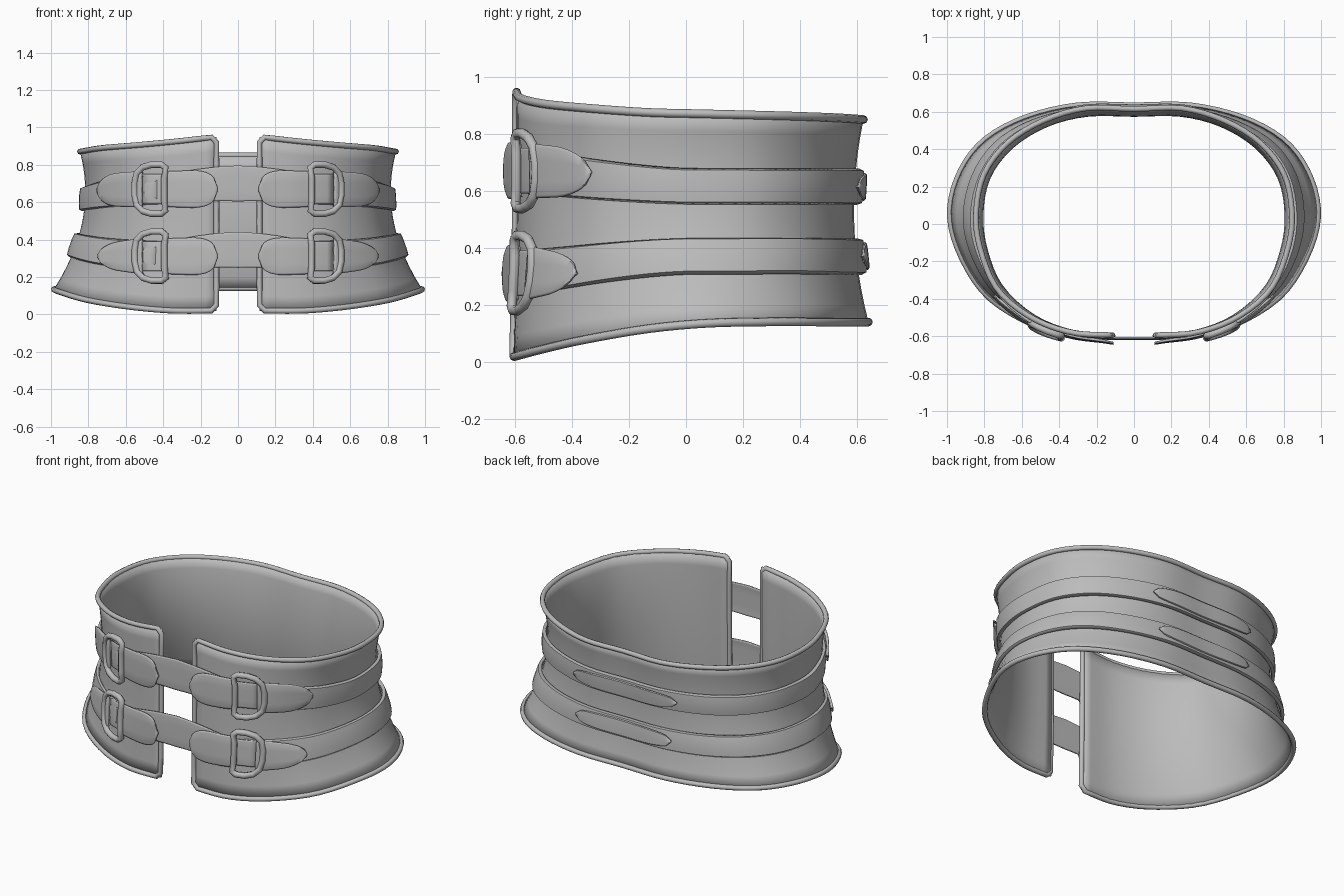
import bpy, math
from mathutils import Vector

if "Cube" in bpy.data.objects:
    bpy.data.objects.remove(bpy.data.objects["Cube"])

leather = bpy.data.materials.new("grey_leather")
leather.diffuse_color = (0.5, 0.5, 0.5, 1)
leather.use_nodes = True
leather.node_tree.nodes["Principled BSDF"].inputs["Base Color"].default_value = leather.diffuse_color

# Half outline from front opening to back centre:
# hem x, y | waist x, y | top x, y | hem z, top z
RIBS = [
    (.115, -.605, .115, -.595, .115, -.595, .02, .95),
    (.35, -.595, .33, -.578, .335, -.58, .02, .925),
    (.58, -.52, .54, -.495, .55, -.50, .04, .905),
    (.80, -.37, .715, -.335, .73, -.35, .075, .89),
    (.94, -.14, .80, -.14, .82, -.14, .115, .875),
    (.985, .07, .825, .05, .845, .05, .135, .87),
    (.93, .28, .785, .25, .805, .26, .14, .865),
    (.80, .45, .66, .415, .68, .43, .14, .86),
    (.58, .57, .47, .53, .49, .55, .14, .855),
    (.30, .635, .25, .585, .26, .618, .14, .85),
    (0, .635, 0, .585, 0, .615, .14, .85),
]


def rib(i):
    if i < 0:
        return [2 * a - b for a, b in zip(RIBS[0], RIBS[1])]
    if i > 10:
        r = RIBS[20 - i]
        return [-r[0], r[1], -r[2], r[3], -r[4], r[5], r[6], r[7]]
    return RIBS[i]


def section(s):
    """Smoothly interpolated rib for s in 0..10."""
    i = min(int(s), 9)
    t = s - i
    return [b + .5 * t * (c - a + t * (2 * a - 5 * b + 4 * c - d + t * (3 * (b - c) + d - a)))
            for a, b, c, d in zip(*(rib(i + k) for k in (-1, 0, 1, 2)))]


def raw(s, z):
    r = section(max(0, min(10, s)))
    v = (z - r[6]) / (r[7] - r[6])
    a, b, c = (v - .55) * (v - 1) / .55, v * (v - 1) / -.2475, v * (v - .55) / .45
    return Vector((a * r[0] + b * r[2] + c * r[4], a * r[1] + b * r[3] + c * r[5], z))


def body(s, z, off=0.0):
    """Point on the garment, s = 0..20 all the way round, pushed outward by off."""
    if s > 10:
        p = body(20 - s, z, off)
        p.x = -p.x
        return p
    n = (raw(s + .05, z) - raw(s - .05, z)).cross(raw(s, z + .02) - raw(s, z - .02)).normalized()
    return raw(s, z) + n * off


def front(x, z, off=0.0):
    """Point on the front at a given x, bridging the opening."""
    if abs(x) < .115:
        p = body(0, z, off)
        p.x = x
        return p
    lo, hi = 0.0, 5.0
    for _ in range(18):
        m = (lo + hi) / 2
        lo, hi = (m, hi) if raw(m, z).x < abs(x) else (lo, m)
    p = body(lo, z, off)
    p.x *= math.copysign(1, x)
    return p


def finish(o, angle=40):
    o.data.materials.clear()
    o.data.materials.append(leather)
    bpy.ops.object.select_all(action='DESELECT')
    o.select_set(True)
    bpy.context.view_layer.objects.active = o
    bpy.ops.object.shade_smooth_by_angle(angle=math.radians(angle))


def sheet(name, cols, thick):
    """Skin a list of point columns and thicken it inward."""
    n = len(cols[0])
    faces = [(i * n + j, (i + 1) * n + j, (i + 1) * n + j + 1, i * n + j + 1)
             for i in range(len(cols) - 1) for j in range(n - 1)]
    me = bpy.data.meshes.new(name)
    me.from_pydata([p for c in cols for p in c], [], faces)
    o = bpy.data.objects.new(name, me)
    bpy.context.collection.objects.link(o)
    m = o.modifiers.new("thickness", 'SOLIDIFY')
    m.thickness, m.offset = thick, -1
    finish(o)


def tube(name, pts, radius, sides=2):
    cu = bpy.data.curves.new(name, 'CURVE')
    cu.dimensions = '3D'
    cu.bevel_depth, cu.bevel_resolution = radius, sides
    sp = cu.splines.new('POLY')
    sp.points.add(len(pts) - 1)
    for q, p in zip(sp.points, pts):
        q.co = (*p, 1)
    sp.use_cyclic_u = True
    o = bpy.data.objects.new(name, cu)
    bpy.context.collection.objects.link(o)
    bpy.ops.object.select_all(action='DESELECT')
    o.select_set(True)
    bpy.context.view_layer.objects.active = o
    bpy.ops.object.convert(target='MESH')
    finish(bpy.context.object, 60)


def hem(s, top):
    return section(min(s, 20 - s))[7 if top else 6]


# Main wrap, open at the front
N = 80
sheet("waist_wrap", [[body(20 * i / N, hem(20 * i / N, 0) + (hem(20 * i / N, 1) - hem(20 * i / N, 0)) * j / 12)
                      for j in range(13)] for i in range(N + 1)], .012)

# Piping round the whole edge, rounded at the four front corners
ring = [.12 + 19.76 * i / N for i in range(N + 1)]
path = [body(s, hem(s, 0)) for s in ring]
path += [body(20, hem(20, 0) + .03 + (hem(20, 1) - hem(20, 0) - .06) * k / 8) for k in range(9)]
path += [body(s, hem(s, 1)) for s in reversed(ring)]
path += [body(0, hem(0, 1) - .03 - (hem(0, 1) - hem(0, 0) - .06) * k / 8) for k in range(9)]
tube("edge_piping", path, .015)

LIFT = [(-1, .3), (-.9, .85), (-.4, 1), (.4, 1), (.9, .85), (1, .3)]  # strap cross-section


def ease(s):
    t = max(0, min(1, (min(s, 20 - s) - 1) / 4))
    return t * t * (3 - 2 * t)


def tip(t, power=2.6):
    return max(.12, (1 - abs(t) ** power) ** (1 / power))


# Per level: front z, back z, z over the opening, keeper tab taper, back tab half length
STRAPS = {"upper": (.67, .615, .69, .012, 1.45), "lower": (.31, .368, .335, .035, 1.25)}
for level, (z_front, z_back, z_mid, taper, back_len) in STRAPS.items():
    def zc(s):
        return z_front + (z_back - z_front) * ease(s)

    # Long strap round the sides and back
    cols = []
    for i in range(73):
        s = 1.45 + 17.1 * i / 72
        h = .08 - .016 * ease(s)
        off = .018 + .012 * ease(s) + .004 * math.sin(2.1 * s)
        cols.append([body(s, zc(s) + h * a, off * b) for a, b in LIFT])
    sheet(level + "_side_strap", cols, .014)

    # Overlapping strap end at the back
    cols = []
    for i in range(21):
        t = i / 10 - 1
        h = .05 * tip(t, 3)
        cols.append([body(10 + back_len * t, z_back + h * a, .032 + .01 * b) for a, b in LIFT])
    sheet(level + "_back_tab", cols, .014)

    # Short strap bridging the front opening, lying over the piping
    cols = []
    for i in range(33):
        x = -.5 + i / 32
        z = z_mid + .01 - (z_mid + .01 - z_front) * min(1, (x / .36) ** 2)
        h = .096 - .016 * min(1, abs(x) / .4)
        cols.append([front(x, z + h * a, .018 + .003 * b) for a, b in LIFT])
    sheet(level + "_front_strap", cols, .01)

    for side, sx in (("left", -1), ("right", 1)):
        name = level + "_" + side
        # Folded tab pointing to the opening, its rounded end lifting forward
        cols = []
        for i in range(19):
            t = i / 18
            x = .11 + .28 * t
            h = .1 * (tip(1 - t / .5) if t < .5 else 1 - .1 * (t - .5))
            lift = .028 + .02 * (1 - t) ** 2
            cols.append([front(sx * x, z_front + h * a, lift - .006 + .006 * b) for a, b in LIFT[::sx]])
        sheet(name + "_inner_tab", cols, .012)
        # Keeper tab running through the ring and pointing to the side
        cols = []
        for i in range(21):
            t = i / 20
            x = .50 + .225 * t
            h = (.098 - taper * t) * (tip((t - .5) / .5, 2.3) if t > .5 else 1)
            cols.append([front(sx * x, z_front - .005 * t + h * a, .03 + .008 * b)
                         for a, b in LIFT[::sx]])
        sheet(name + "_outer_tab", cols, .016)
        # D-shaped buckle ring with a straight inner bar
        half = [(.385, .06), (.378, .115), (.40, .132), (.45, .132), (.495, .118), (.525, .085), (.535, .03)]
        pts = [(x, dz) for x, dz in half] + [(x, -dz) for x, dz in reversed(half)]
        tube(name + "_buckle", [front(sx * x, z_front + dz, .034) for x, dz in pts], .018)
